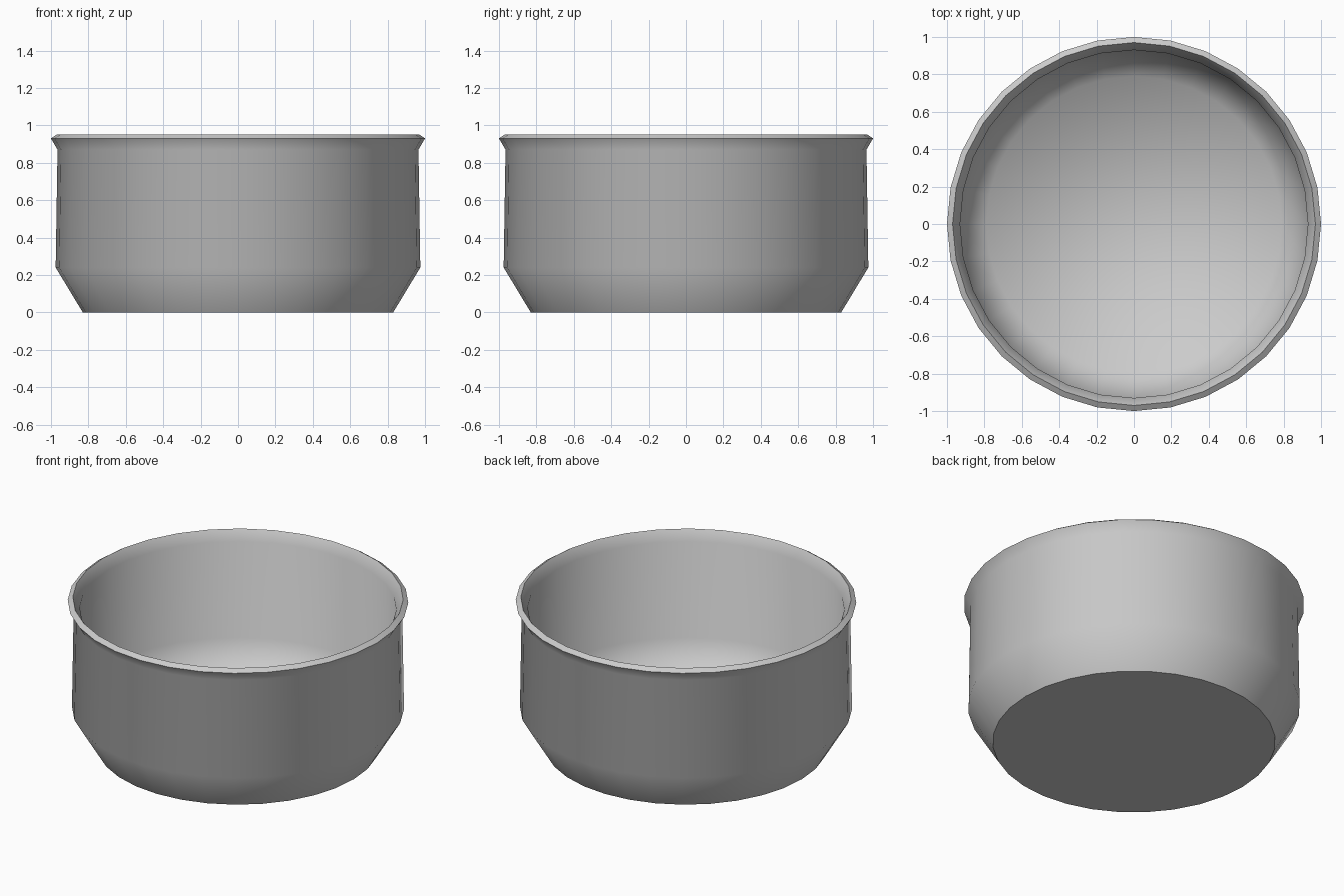
import bpy, bmesh, math

if "Cube" in bpy.data.objects:
    bpy.data.objects.remove(bpy.data.objects["Cube"])

SIDES = 32
# (radius, height, crease) from the outer base, over the lip, down to the inner floor
PROFILE = [
    (0.83, 0.00, True), (0.975, 0.24, False), (0.965, 0.87, False),
    (1.00, 0.93, True), (0.97, 0.95, True), (0.93, 0.885, False),
    (0.935, 0.26, False), (0.79, 0.04, False),
]

bm = bmesh.new()

# Rings of the turned bowl
rings = []
for r, z, _ in PROFILE:
    rings.append([bm.verts.new((r * math.cos(2 * math.pi * i / SIDES),
                                r * math.sin(2 * math.pi * i / SIDES), z))
                  for i in range(SIDES)])

# Walls and lip
for a, b in zip(rings, rings[1:]):
    for i in range(SIDES):
        j = (i + 1) % SIDES
        bm.faces.new((a[i], a[j], b[j], b[i]))

# Underside and inner floor
bm.faces.new(rings[0][::-1])
bm.faces.new(rings[-1])

# Smooth shading with creased base and lip
for f in bm.faces:
    f.smooth = True
for ring, (_, _, crease) in zip(rings, PROFILE):
    if crease:
        for i in range(SIDES):
            bm.edges.get((ring[i], ring[(i + 1) % SIDES])).smooth = False

mesh = bpy.data.meshes.new("bowl")
bm.to_mesh(mesh)
bm.free()
bpy.context.collection.objects.link(bpy.data.objects.new("bowl", mesh))
